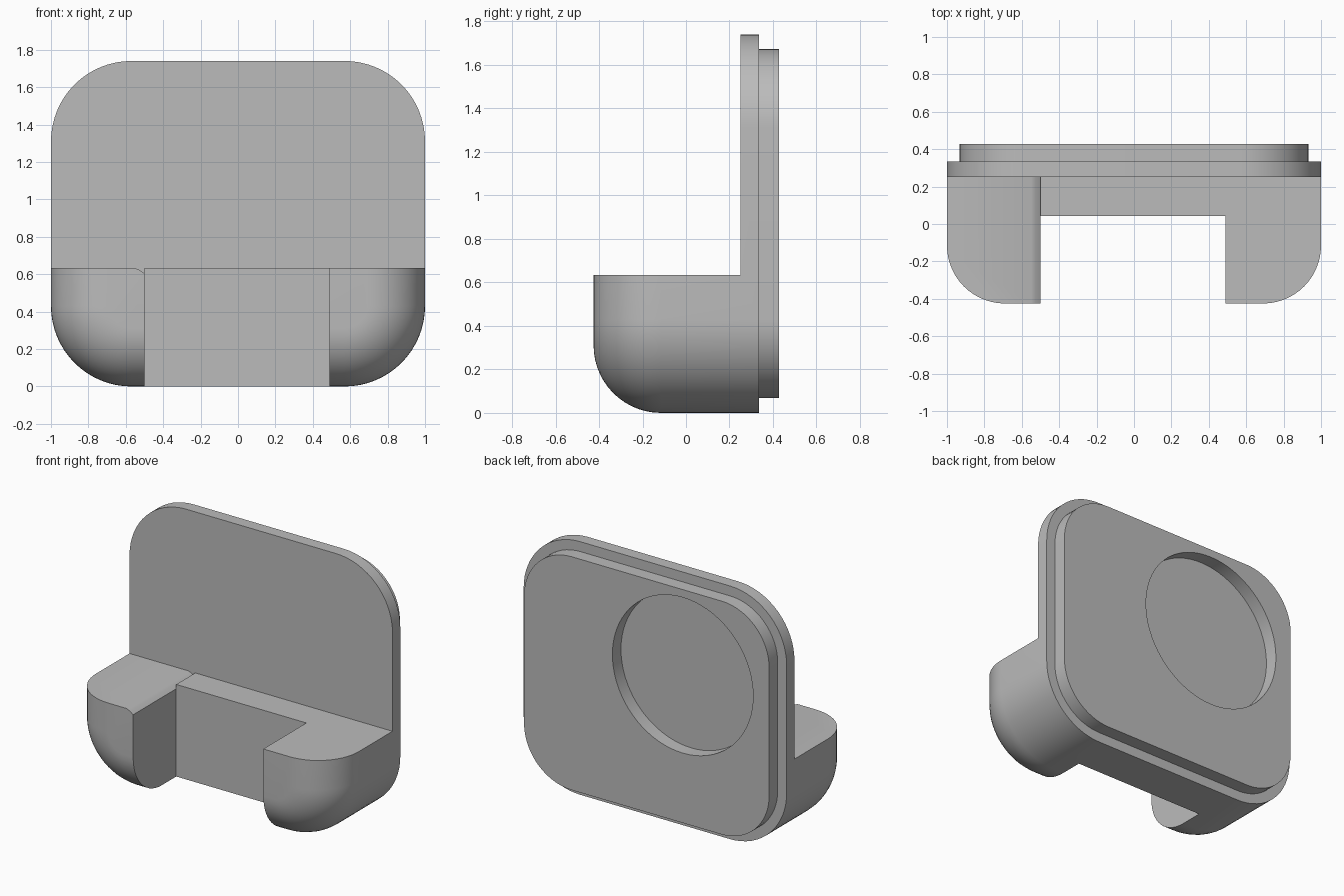
import bpy, bmesh, math
from mathutils import Matrix

cube = bpy.data.objects.get("Cube")
if cube:
    bpy.data.objects.remove(cube, do_unlink=True)

HEIGHT, RADIUS, FILLET = 1.74, 0.43, 0.31
FRONT, PLATE_FRONT, PLATE_BACK, BACK = -0.425, 0.25, 0.335, 0.428
SHELF_TOP = 0.633

grey = bpy.data.materials.new("plain grey")
grey.use_nodes = True
grey.diffuse_color = (0.5, 0.5, 0.5, 1)
grey.node_tree.nodes["Principled BSDF"].inputs["Base Color"].default_value = (0.5, 0.5, 0.5, 1)


def finish(name, bm):
    bmesh.ops.recalc_face_normals(bm, faces=bm.faces[:])
    mesh = bpy.data.meshes.new(name)
    bm.to_mesh(mesh)
    bm.free()
    mesh.materials.append(grey)
    obj = bpy.data.objects.new(name, mesh)
    bpy.context.collection.objects.link(obj)
    return obj


def rounded_outline(inset, steps=16):
    """Rounded rectangle in x and z, shrunk evenly by inset."""
    r = RADIUS - inset
    pts = []
    for k, (sx, sz) in enumerate([(1, 1), (-1, 1), (-1, -1), (1, -1)]):
        cx, cz = sx * (1 - RADIUS), HEIGHT / 2 + sz * (HEIGHT / 2 - RADIUS)
        for i in range(steps + 1):
            a = math.pi / 2 * (k + i / steps)
            pts.append((cx + r * math.cos(a), cz + r * math.sin(a)))
    return pts


def loft(name, sections):
    """Solid through (y, outline) sections, from front to back."""
    bm = bmesh.new()
    rings = [[bm.verts.new((x, y, z)) for x, z in outline] for y, outline in sections]
    n = len(rings[0])
    for a, b in zip(rings, rings[1:]):
        for i in range(n):
            bm.faces.new((a[i], a[(i + 1) % n], b[(i + 1) % n], b[i]))
    bm.faces.new(rings[0])
    bm.faces.new(rings[-1])
    return finish(name, bm)


def box_cutter(name, x0, x1, y0, y1, z0, z1):
    outline = [(x0, z0), (x1, z0), (x1, z1), (x0, z1)]
    return loft(name, [(y0, outline), (y1, outline)])


def activate(obj):
    bpy.ops.object.select_all(action='DESELECT')
    obj.select_set(True)
    bpy.context.view_layer.objects.active = obj


def cut(target, cutter):
    cutter.hide_render = True
    mod = target.modifiers.new("cut", 'BOOLEAN')
    mod.operation, mod.solver, mod.object = 'DIFFERENCE', 'EXACT', cutter
    activate(target)
    bpy.ops.object.modifier_apply(modifier=mod.name)
    bpy.data.objects.remove(cutter, do_unlink=True)


# Upright plate and cradle: one rounded block with a filleted front edge
sections = []
for i in range(15):
    a = math.pi / 2 * i / 14
    sections.append((FRONT + FILLET * (1 - math.cos(a)),
                     rounded_outline(FILLET * (1 - math.sin(a)))))
sections.append((PLATE_BACK, rounded_outline(0)))
stand = loft("plate_and_cradle", sections)

# Clear the space above the cradle, then the slot between the two arms
cut(stand, box_cutter("upper_cutter", -1.2, 1.2, -0.8, PLATE_FRONT, SHELF_TOP, 2))
cut(stand, box_cutter("slot_cutter", -0.5, 0.49, -0.8, 0.043, -0.2, 0.9))

# Small eased edge along the inside of the right arm
ease = [(-0.55, 0.7), (-0.55, SHELF_TOP), (-0.525, 0.622), (-0.5, 0.603), (-0.5, 0.7)]
cut(stand, loft("edge_cutter", [(-0.8, ease), (PLATE_FRONT, ease)]))

# Raised back panel with an off-centre round recess
panel = loft("back_panel", [(PLATE_BACK, rounded_outline(0.068)), (BACK, rounded_outline(0.068))])
bm = bmesh.new()
bmesh.ops.create_cone(bm, cap_ends=True, segments=72, radius1=0.535, radius2=0.535, depth=0.5,
                      matrix=Matrix.Translation((-0.275, 0.38, 1.083)) @ Matrix.Rotation(math.pi / 2, 4, 'X'))
cut(panel, finish("recess_cutter", bm))

for obj in (stand, panel):
    activate(obj)
    bpy.ops.object.shade_smooth_by_angle(angle=math.radians(30))
